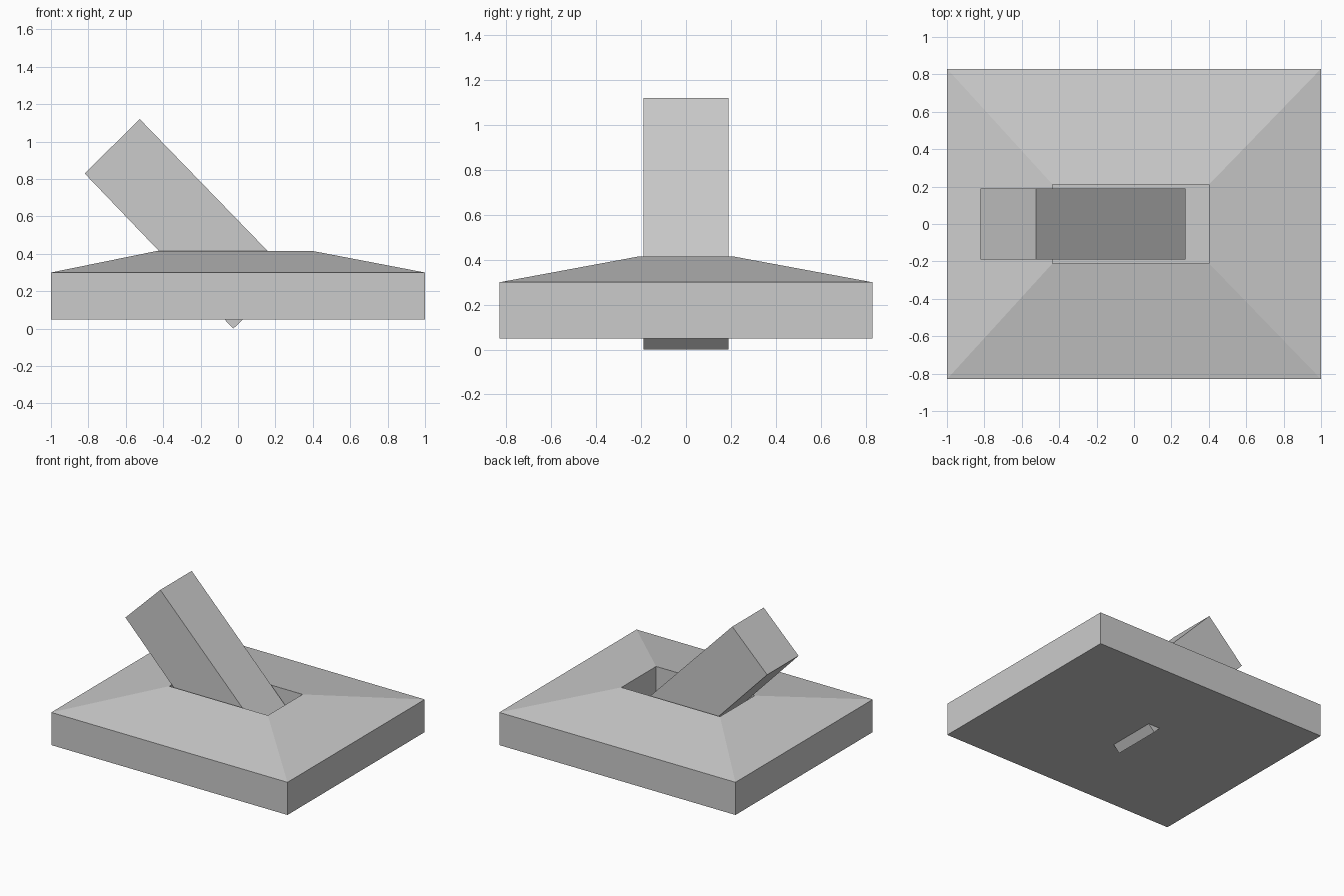
import bpy
import bmesh

cube = bpy.data.objects.get("Cube")
if cube:
    bpy.data.objects.remove(cube, do_unlink=True)

grey = bpy.data.materials.new("light_grey")
grey.use_nodes = True
colour = (0.6, 0.6, 0.6, 1)
grey.diffuse_color = colour
grey.node_tree.nodes["Principled BSDF"].inputs["Base Color"].default_value = colour


def loft(name, rings):
    """Join successive four-point rings and cap both ends."""
    bm = bmesh.new()
    loops = [[bm.verts.new(p) for p in ring] for ring in rings]
    for a, b in zip(loops, loops[1:]):
        for i in range(4):
            j = (i + 1) % 4
            bm.faces.new((a[i], a[j], b[j], b[i]))
    bm.faces.new(loops[0][::-1])
    bm.faces.new(loops[-1])
    bmesh.ops.recalc_face_normals(bm, faces=bm.faces)
    mesh = bpy.data.meshes.new(name)
    bm.to_mesh(mesh)
    bm.free()
    mesh.materials.append(grey)
    obj = bpy.data.objects.new(name, mesh)
    bpy.context.collection.objects.link(obj)
    return obj


def rectangle(x0, x1, y, z):
    return [(x0, -y, z), (x1, -y, z), (x1, y, z), (x0, y, z)]


# Base plate: upright sides, sloping top, then down into the open well
loft("base_plate", [
    rectangle(-1, 1, 0.83, 0.05),
    rectangle(-1, 1, 0.83, 0.3),
    rectangle(-0.435, 0.4, 0.21, 0.415),
    rectangle(-0.435, 0.4, 0.21, 0.06),
])

# Tilted lever: a side profile carried across the width
profile = [(-0.025, 0), (0.275, 0.295), (-0.525, 1.12), (-0.82, 0.83)]
loft("lever", [[(x, y, z) for x, z in profile] for y in (-0.19, 0.19)])
